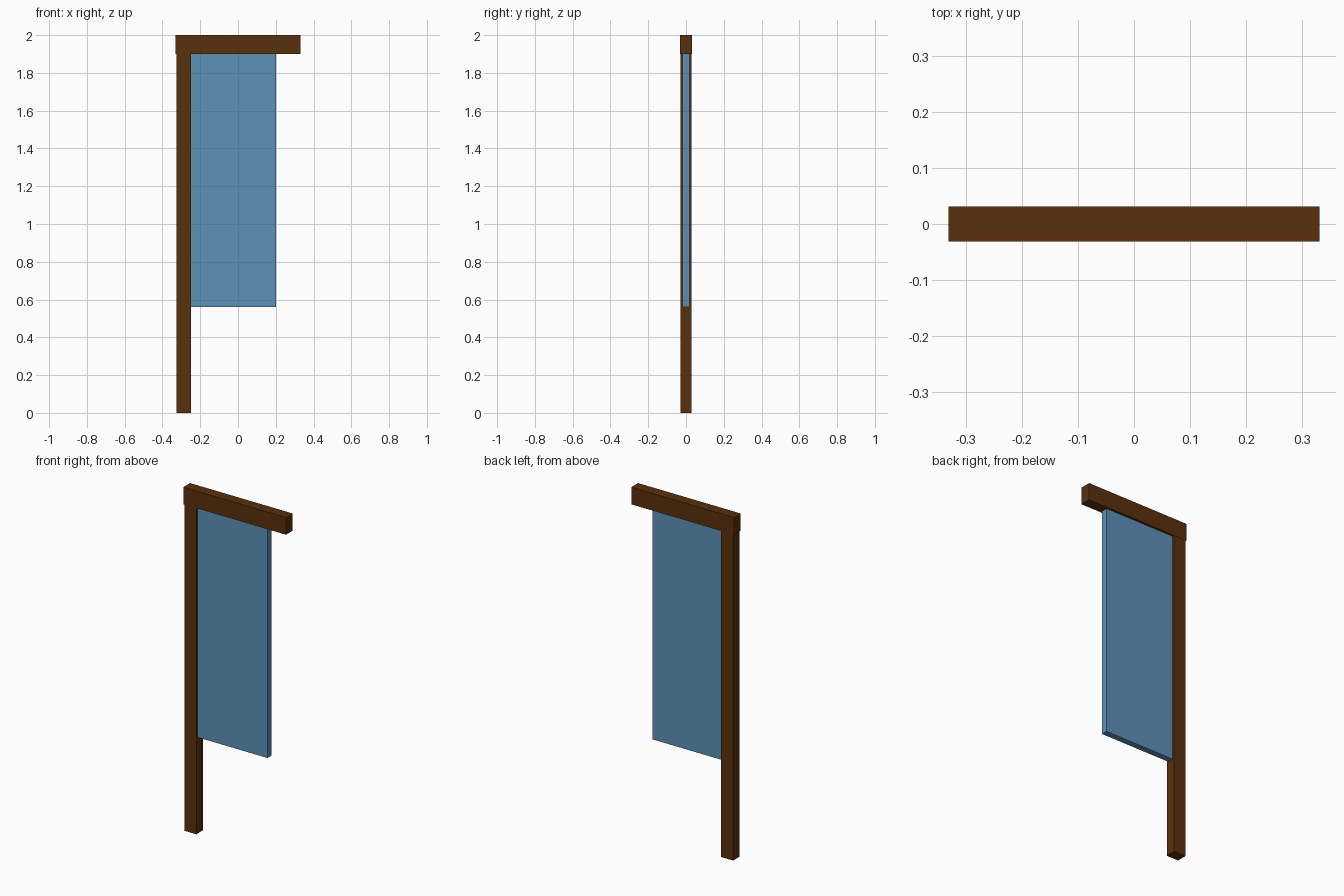
import bpy
import bmesh
from mathutils import Vector

if "Cube" in bpy.data.objects:
    bpy.data.objects.remove(bpy.data.objects["Cube"])


def material(name, color):
    mat = bpy.data.materials.new(name)
    mat.diffuse_color = (*color, 1.0)
    mat.use_nodes = True
    mat.node_tree.nodes["Principled BSDF"].inputs["Base Color"].default_value = mat.diffuse_color
    return mat


def box(name, x, y, z, mat):
    """Axis-aligned box from (min, max) ranges."""
    lo, hi = Vector((x[0], y[0], z[0])), Vector((x[1], y[1], z[1]))
    bm = bmesh.new()
    bmesh.ops.create_cube(bm, size=1.0)
    bmesh.ops.scale(bm, vec=hi - lo, verts=bm.verts)
    mesh = bpy.data.meshes.new(name)
    bm.to_mesh(mesh)
    bm.free()
    mesh.materials.append(mat)
    obj = bpy.data.objects.new(name, mesh)
    obj.location = (lo + hi) / 2
    bpy.context.collection.objects.link(obj)
    return obj


wood = material("dark_wood", (0.102, 0.03, 0.004))
cloth = material("blue_cloth", (0.11, 0.283, 0.479))

# Upright pole
box("post", (-0.325, -0.248), (-0.03, 0.03), (0.0, 1.9), wood)
# Horizontal arm across the top
box("crossbar", (-0.331, 0.331), (-0.031, 0.031), (1.9, 2.0), wood)
# Hanging flag panel
box("banner", (-0.248, 0.202), (-0.018, 0.018), (0.56, 1.9), cloth)
